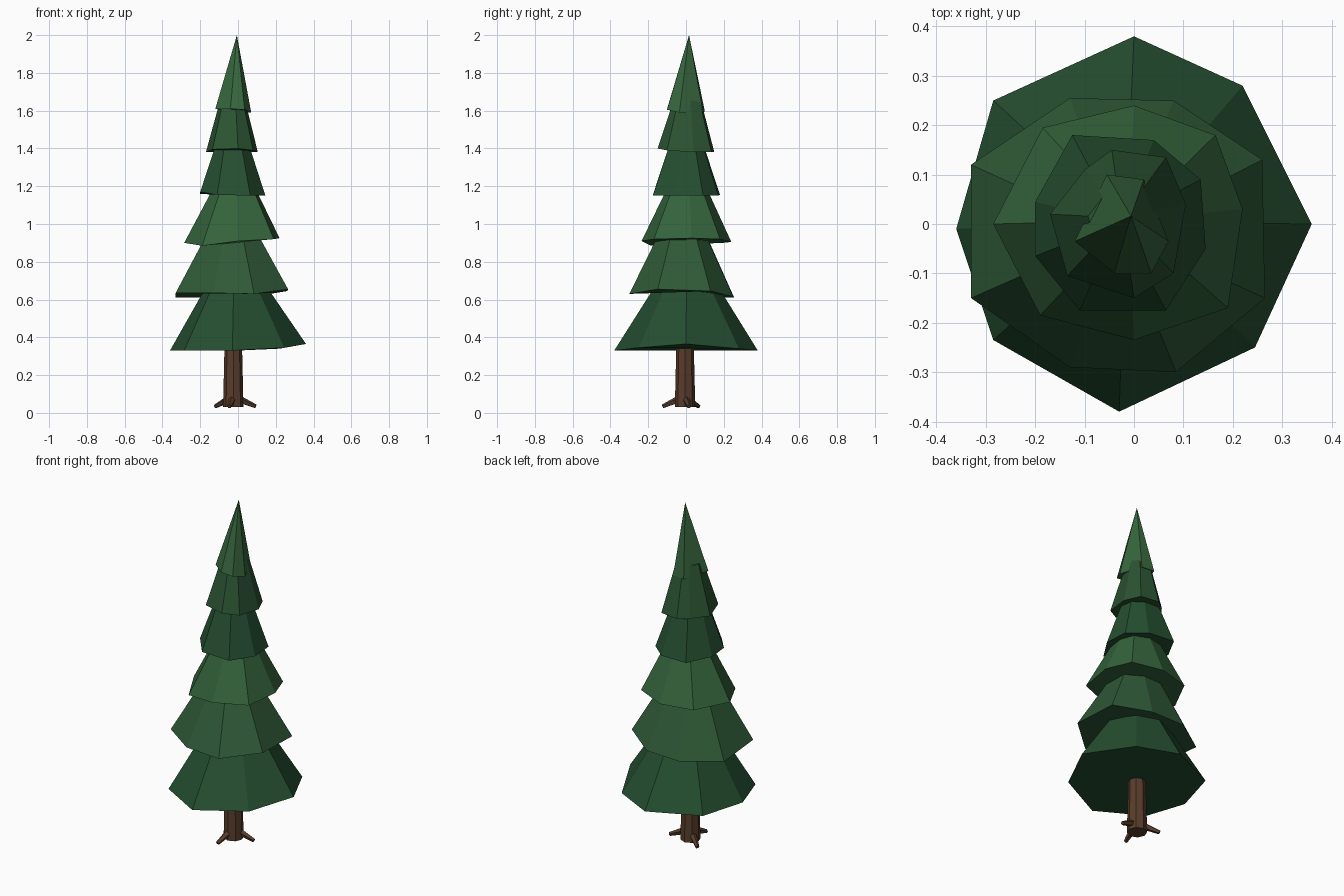
import bpy, bmesh, math
from mathutils import Vector

if "Cube" in bpy.data.objects:
    bpy.data.objects.remove(bpy.data.objects["Cube"])


def material(name, rgb):
    m = bpy.data.materials.new(name)
    m.diffuse_color = (*rgb, 1)
    m.use_nodes = True
    m.node_tree.nodes["Principled BSDF"].inputs["Base Color"].default_value = m.diffuse_color
    return m


def add_object(name, bm, mat):
    bmesh.ops.recalc_face_normals(bm, faces=bm.faces)
    me = bpy.data.meshes.new(name)
    bm.to_mesh(me)
    bm.free()
    me.materials.append(mat)
    ob = bpy.data.objects.new(name, me)
    bpy.context.collection.objects.link(ob)
    return ob


def tier(name, ring, top_z, scale, rgb):
    """Irregular skirt of foliage tapering to a smaller flat top."""
    bm = bmesh.new()
    cx = sum(p[0] for p in ring) / len(ring)
    cy = sum(p[1] for p in ring) / len(ring)
    low = [bm.verts.new(p) for p in ring]
    high = [bm.verts.new((cx + (x - cx) * scale, cy + (y - cy) * scale, top_z))
            for x, y, z in ring]
    n = len(ring)
    for i in range(n):
        j = (i + 1) % n
        bm.faces.new((low[i], low[j], high[j], high[i]))
    bm.faces.new(low)
    bm.faces.new(high)
    add_object(name, bm, material(name + "_green", rgb))


def limb(name, start, end, r1, r2, sides, mat):
    """Tapered prism between two points."""
    a, b = Vector(start), Vector(end)
    bm = bmesh.new()
    bmesh.ops.create_cone(bm, cap_ends=True, segments=sides, radius1=r1,
                          radius2=r2, depth=(b - a).length)
    ob = add_object(name, bm, mat)
    ob.location = (a + b) / 2
    ob.rotation_mode = 'QUATERNION'
    ob.rotation_quaternion = (b - a).to_track_quat('Z', 'Y')


# Foliage tiers, bottom to top
tier("tier_1", [(0, .38, .33), (.22, .28, .34), (.36, 0, .365), (.245, -.25, .345),
                (-.03, -.38, .33), (-.285, -.235, .33), (-.36, -.01, .33),
                (-.285, .25, .33)], .70, .39, (.018, .077, .03))
tier("tier_2", [(-.33, .12, .61), (-.13, .255, .61), (.08, .25, .615), (.26, .13, .645),
                (.265, -.15, .655), (.085, -.30, .63), (-.13, -.29, .635),
                (-.33, -.15, .635)], .97, .41, (.028, .1, .037))
tier("tier_3", [(0, .24, .905), (.165, .18, .92), (.22, .03, .925), (.19, -.17, .92),
                (0, -.235, .91), (-.19, -.185, .885), (-.285, 0, .90),
                (-.185, .195, .90)], 1.21, .40, (.034, .125, .044))
tier("tier_4", [(-.125, .18, 1.155), (.04, .17, 1.15), (.135, .09, 1.15),
                (.145, -.05, 1.15), (.065, -.175, 1.15), (-.11, -.175, 1.155),
                (-.2, -.065, 1.17), (-.2, .045, 1.16)], 1.45, .45, (.018, .077, .03))
tier("tier_5", [(-.045, .15, 1.38), (.065, .135, 1.38), (.105, .04, 1.38),
                (.08, -.1, 1.39), (0, -.15, 1.40), (-.135, -.105, 1.395),
                (-.17, .02, 1.38), (-.1, .11, 1.38)], 1.66, .47, (.024, .088, .032))

# Pointed crown
bm = bmesh.new()
crown = [bm.verts.new(p) for p in
         [(-.055, .1, 1.595), (.02, .09, 1.595), (.07, -.035, 1.59),
          (.035, -.1, 1.605), (-.04, -.1, 1.61), (-.12, -.035, 1.61)]]
apex = bm.verts.new((-.006, .016, 2))
for i in range(6):
    bm.faces.new((crown[i], crown[(i + 1) % 6], apex))
bm.faces.new(crown)
add_object("crown", bm, material("crown_green", (.036, .13, .046)))

# Trunk and three roots
bark = material("bark", (.1, .047, .024))
limb("trunk", (-.025, -.005, .03), (-.025, -.005, .5), .054, .043, 8, bark)
for k, deg in enumerate((10, 143, 260)):
    c, s = math.cos(math.radians(deg)), math.sin(math.radians(deg))
    limb(f"root_{k + 1}", (-.025 + .025 * c, -.005 + .025 * s, .075),
         (-.025 + .12 * c, -.005 + .12 * s, .034), .021, .011, 5, bark)
